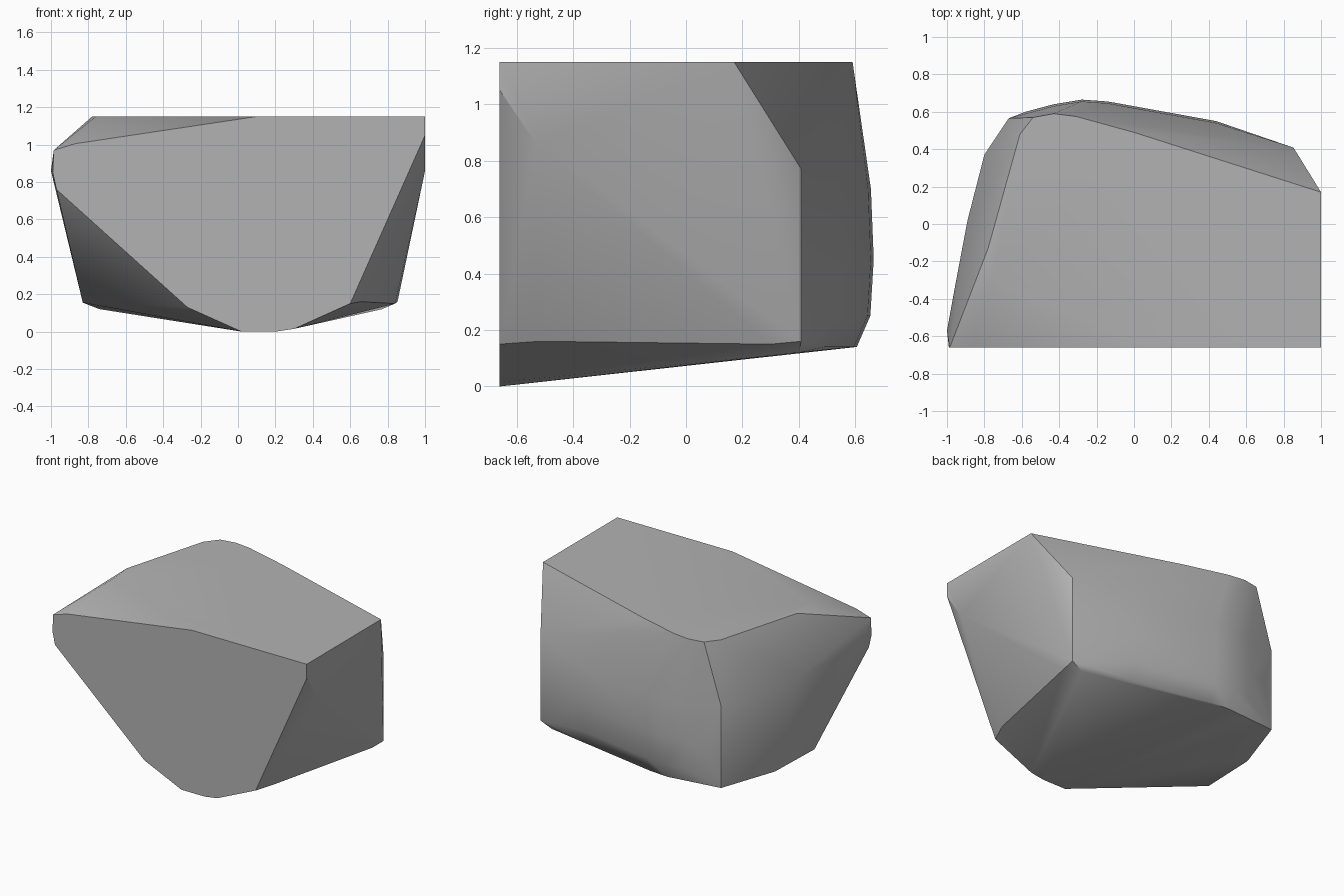
import bpy, bmesh
from math import radians

default = bpy.data.objects.get("Cube")
if default:
    bpy.data.objects.remove(default, do_unlink=True)

FRONT, TOP = -0.66, 1.15

# One flat grey for the whole stone
stone_grey = bpy.data.materials.new("stone grey")
stone_grey.use_nodes = True
colour = (0.45, 0.45, 0.45, 1)
stone_grey.diffuse_color = colour
stone_grey.node_tree.nodes["Principled BSDF"].inputs["Base Color"].default_value = colour

# Flat cut front, as (x, z)
front_outline = [(0.1, TOP), (1, TOP), (1, 1.05), (0.6, 0.15), (0.3, 0.015), (0.2, 0),
                 (0.02, 0), (-0.27, 0.13), (-0.97, 0.76), (-0.99, 0.85), (-0.985, 0.97), (-0.87, 1.005)]

# Flat cut top, as (x, y)
top_outline = [(1, 0.17), (0, 0.49), (-0.31, 0.575), (-0.43, 0.59),
               (-0.54, 0.57), (-0.61, 0.48), (-0.78, -0.13), (-0.76, -0.3)]

# Bulging back, as (x, y), repeated at several heights with an inset
back_outline = [(-0.58, 0.6), (-0.43, 0.64), (-0.28, 0.665), (-0.14, 0.655), (0.44, 0.55)]
back_layers = [(0.7, 0.01), (0.45, 0), (0.25, 0.012), (0.14, 0.06)]

# Upright back corners, as (x, y, low z, high z)
back_corners = [(-0.67, 0.565, 0.15, 0.73), (0.853, 0.408, 0.16, 0.77)]

# Left shoulder, left foot, right shoulder and right foot
left_shoulder = [(-1, -0.57, 0.86), (-0.96, -0.35, 0.82), (-0.89, 0.02, 0.78), (-0.8, 0.37, 0.75)]
left_foot = [(-0.81, 0.16, 0.15), (-0.83, -0.25, 0.155), (-0.74, 0.2, 0.12)]
right_shoulder = [(1, -0.57, 0.93), (1, -0.53, 0.86)]
right_foot = [(0.66, -0.52, 0.16), (0.84, 0.3, 0.15), (0.77, 0.4, 0.12)]


def gather_points():
    points = [(x, FRONT, z) for x, z in front_outline]
    points += [(x, y, TOP) for x, y in top_outline]
    points += [(x, y - inset, z) for z, inset in back_layers for x, y in back_outline]
    points += [(x, y, z) for x, y, low, high in back_corners for z in (low, high)]
    return points + left_shoulder + left_foot + right_shoulder + right_foot


def build_hull(name, points, material):
    """Wrap the points in a closed convex skin with soft facets."""
    bm = bmesh.new()
    for point in points:
        bm.verts.new(point)
    bmesh.ops.convex_hull(bm, input=bm.verts[:])
    loose = [v for v in bm.verts if not v.link_faces]
    bmesh.ops.delete(bm, geom=loose, context="VERTS")
    bmesh.ops.dissolve_limit(bm, angle_limit=radians(1), verts=bm.verts[:], edges=bm.edges[:])
    bmesh.ops.recalc_face_normals(bm, faces=bm.faces[:])
    mesh = bpy.data.meshes.new(name)
    bm.to_mesh(mesh)
    bm.free()
    mesh.materials.append(material)
    obj = bpy.data.objects.new(name, mesh)
    bpy.context.collection.objects.link(obj)
    return obj


boulder = build_hull("boulder", gather_points(), stone_grey)
bpy.ops.object.select_all(action="DESELECT")
boulder.select_set(True)
bpy.context.view_layer.objects.active = boulder
bpy.ops.object.shade_smooth_by_angle(angle=radians(35))
